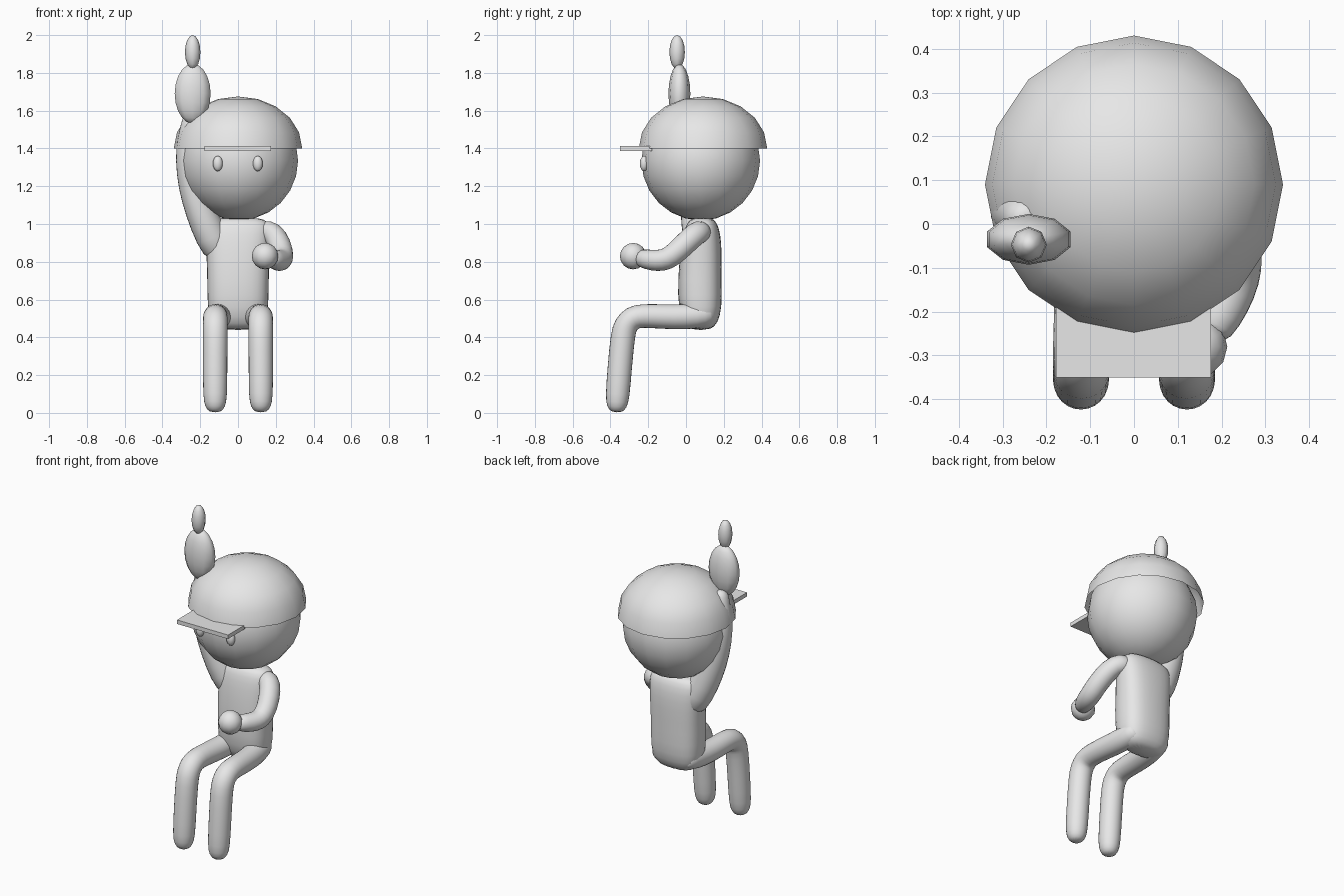
import bpy, bmesh, math
from mathutils import Vector, Matrix

if "Cube" in bpy.data.objects:
    bpy.data.objects.remove(bpy.data.objects["Cube"])

grey = bpy.data.materials.new("light grey")
grey.diffuse_color = (0.8, 0.8, 0.8, 1)
grey.use_nodes = True
grey.node_tree.nodes["Principled BSDF"].inputs["Base Color"].default_value = grey.diffuse_color


def finish(name, bm, smooth=True, subsurf=0):
    bmesh.ops.recalc_face_normals(bm, faces=bm.faces)
    me = bpy.data.meshes.new(name)
    for f in bm.faces:
        f.smooth = smooth
    bm.to_mesh(me)
    bm.free()
    me.materials.append(grey)
    ob = bpy.data.objects.new(name, me)
    bpy.context.collection.objects.link(ob)
    if subsurf:
        ob.modifiers.new("Smooth", 'SUBSURF').levels = subsurf
        ob.modifiers["Smooth"].render_levels = subsurf
    return ob


def ball(name, loc, radii, seg=16, rings=10, keep_top=False):
    bm = bmesh.new()
    bmesh.ops.create_uvsphere(bm, u_segments=seg, v_segments=rings, radius=1)
    if keep_top:
        low = [v for v in bm.verts if v.co.z < -0.001]
        bmesh.ops.delete(bm, geom=low, context='VERTS')
    bm.transform(Matrix.Translation(loc) @ Matrix.Diagonal((*radii, 1)))
    return finish(name, bm)


def loft(name, rings, seg=12, power=2.0, mirror=1):
    """Rings of (x, y, z, side radius, depth radius), swept along their centres."""
    bm = bmesh.new()
    pts = [Vector((r[0] * mirror, r[1], r[2])) for r in rings]
    u, loops = Vector((1, 0, 0)), []
    for i, p in enumerate(pts):
        t = (pts[min(i + 1, len(pts) - 1)] - pts[max(i - 1, 0)]).normalized()
        u = (u - t * u.dot(t)).normalized()
        w = t.cross(u)
        ra, rb = rings[i][3], rings[i][-1]
        loop = []
        for k in range(seg):
            a = 2 * math.pi * k / seg
            c, s = math.cos(a), math.sin(a)
            c = math.copysign(abs(c) ** (2 / power), c)
            s = math.copysign(abs(s) ** (2 / power), s)
            loop.append(bm.verts.new(p + u * c * ra + w * s * rb))
        loops.append(loop)
    for a, b in zip(loops, loops[1:]):
        for k in range(seg):
            n = (k + 1) % seg
            bm.faces.new((a[k], a[n], b[n], b[k]))
    bm.faces.new(loops[0])
    bm.faces.new(loops[-1])
    return finish(name, bm, subsurf=1)


# torso, boxy with rounded ends
loft("torso", [
    (0, 0.08, 0.438, 0.09, 0.05), (0, 0.08, 0.47, 0.145, 0.09),
    (0, 0.075, 0.55, 0.165, 0.118), (0, 0.072, 0.70, 0.165, 0.118),
    (0, 0.08, 0.85, 0.17, 0.112), (0, 0.085, 0.95, 0.178, 0.10),
    (0, 0.085, 1.01, 0.17, 0.08), (0, 0.085, 1.035, 0.12, 0.05)],
    seg=16, power=2.6)

# seated legs
for side, m in (("left", 1), ("right", -1)):
    loft(side + "_leg", [
        (0.085, 0.15, 0.53, 0.05), (0.09, 0.10, 0.52, 0.07),
        (0.105, 0.0, 0.507, 0.07), (0.117, -0.13, 0.51, 0.067),
        (0.12, -0.23, 0.515, 0.066), (0.12, -0.285, 0.505, 0.068),
        (0.12, -0.32, 0.465, 0.068), (0.12, -0.335, 0.41, 0.068),
        (0.121, -0.35, 0.25, 0.067), (0.121, -0.363, 0.08, 0.067),
        (0.121, -0.366, 0.03, 0.055), (0.121, -0.367, 0.002, 0.03)], mirror=m)

# raised arm and bent arm
loft("raised_arm", [
    (-0.08, 0.085, 0.82, 0.08), (-0.14, 0.07, 0.93, 0.092),
    (-0.20, 0.05, 1.07, 0.084), (-0.245, 0.04, 1.20, 0.076),
    (-0.263, 0.03, 1.35, 0.073), (-0.258, 0.025, 1.45, 0.066),
    (-0.25, 0.015, 1.53, 0.053), (-0.247, 0.01, 1.565, 0.045),
    (-0.245, 0.005, 1.585, 0.02)])
loft("bent_arm", [
    (0.10, 0.09, 0.955, 0.055), (0.165, 0.075, 0.965, 0.064),
    (0.205, 0.03, 0.93, 0.064), (0.234, -0.045, 0.855, 0.062),
    (0.234, -0.10, 0.812, 0.062), (0.222, -0.15, 0.805, 0.06),
    (0.195, -0.21, 0.812, 0.055), (0.165, -0.26, 0.825, 0.045)])

# hands and pointing finger
ball("resting_hand", (0.143, -0.28, 0.83), (0.07, 0.07, 0.07), 12, 8)
ball("raised_hand", (-0.24, -0.035, 1.69), (0.10, 0.058, 0.158), 10, 10)
ball("pointing_finger", (-0.24, -0.047, 1.91), (0.041, 0.041, 0.09), 8, 8)

# head, eyes and cap
ball("head", (0.004, 0.078, 1.335), (0.314, 0.314, 0.316), 16, 12)
for side, x in (("left", 0.105), ("right", -0.107)):
    ball(side + "_eye", (x, -0.222, 1.32), (0.026, 0.022, 0.041), 12, 8)
ball("cap_dome", (0, 0.09, 1.40), (0.34, 0.34, 0.275), 16, 10, keep_top=True)

# flat cap brim
bm = bmesh.new()
bmesh.ops.create_cube(bm, size=1)
bm.transform(Matrix.Translation((-0.001, -0.265, 1.40))
             @ Matrix.Diagonal((0.354, 0.17, 0.025, 1)))
finish("cap_brim", bm, smooth=False)
